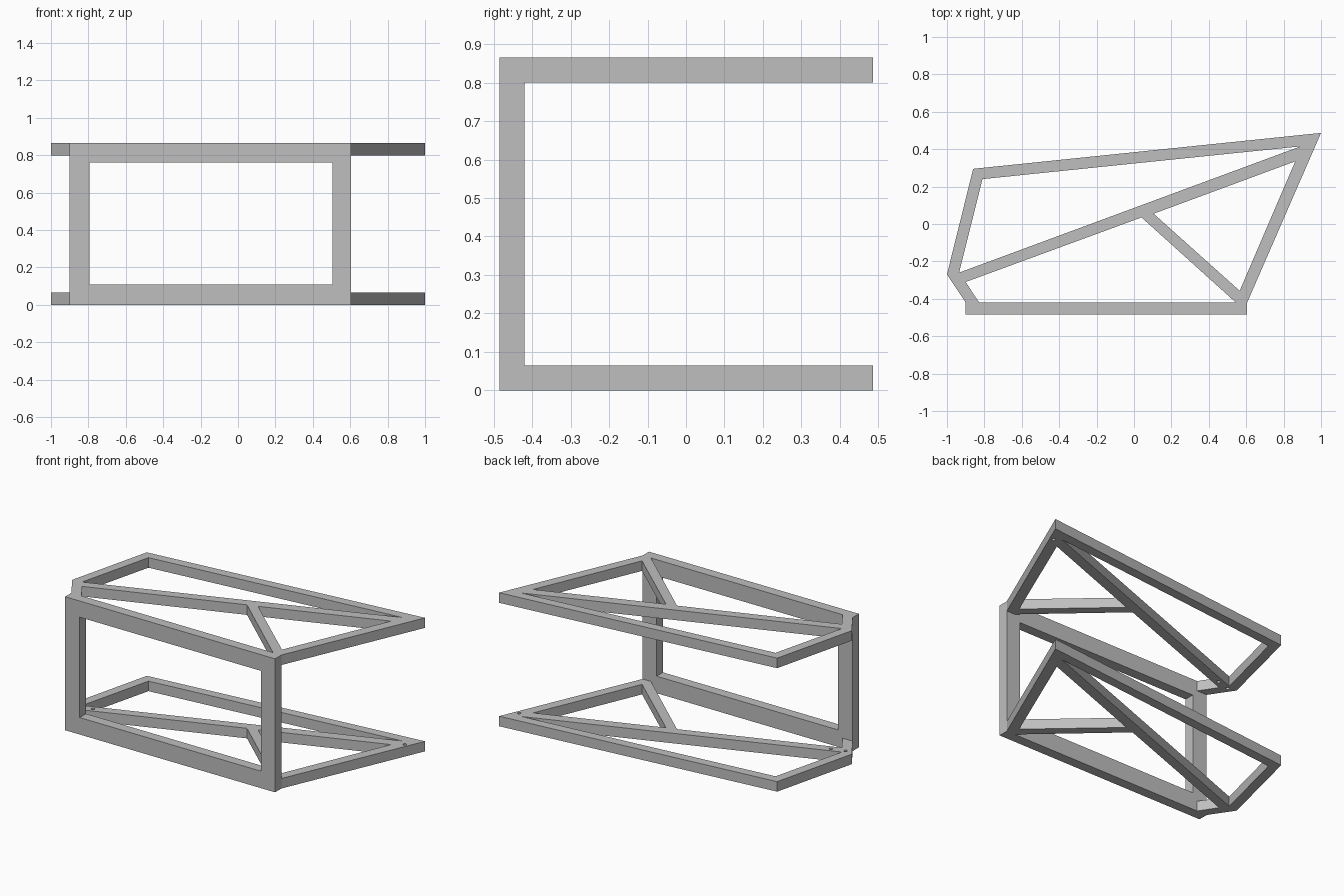
import bpy, bmesh
from mathutils import Matrix

cube = bpy.data.objects.get("Cube")
if cube:
    bpy.data.objects.remove(cube, do_unlink=True)

GREY = (0.52, 0.52, 0.52, 1)
mat = bpy.data.materials.new("plain grey")
mat.use_nodes = True
mat.diffuse_color = GREY
mat.node_tree.nodes["Principled BSDF"].inputs["Base Color"].default_value = GREY

HEIGHT, THICK = 0.865, 0.065
BACK = -0.42          # rear face of the front frame


def finish(name, bm):
    bmesh.ops.recalc_face_normals(bm, faces=bm.faces)
    mesh = bpy.data.meshes.new(name)
    bm.to_mesh(mesh)
    bm.free()
    mesh.materials.append(mat)
    obj = bpy.data.objects.new(name, mesh)
    bpy.context.collection.objects.link(obj)
    return obj


def prism(name, points, z0, z1):
    """Extrude a plan outline from z0 up to z1."""
    bm = bmesh.new()
    face = bm.faces.new([bm.verts.new((x, y, z0)) for x, y in points])
    top = bmesh.ops.extrude_face_region(bm, geom=[face])["geom"]
    verts = [v for v in top if isinstance(v, bmesh.types.BMVert)]
    bmesh.ops.translate(bm, verts=verts, vec=(0, 0, z1 - z0))
    return finish(name, bm)


def box(name, x0, x1, y0, y1, z0, z1):
    return prism(name, [(x0, y0), (x1, y0), (x1, y1), (x0, y1)], z0, z1)


def peg(name, x, y, z, radius, depth):
    bm = bmesh.new()
    bmesh.ops.create_cone(bm, cap_ends=True, segments=16, radius1=radius,
                          radius2=radius, depth=depth,
                          matrix=Matrix.Translation((x, y, z)))
    return finish(name, bm)


def cut(target, cutter):
    """Subtract the cutter and discard it."""
    cutter.hide_render = True
    mod = target.modifiers.new("cut", "BOOLEAN")
    mod.operation, mod.solver, mod.object = "DIFFERENCE", "EXACT", cutter
    with bpy.context.temp_override(object=target, active_object=target):
        bpy.ops.object.modifier_apply(modifier=mod.name)
    bpy.data.objects.remove(cutter, do_unlink=True)


# Upright rectangular frame
frame = box("front_frame", -0.9, 0.605, -0.485, BACK, 0, HEIGHT)
cut(frame, box("frame_opening", -0.795, 0.505, -0.6, -0.3, 0.11, 0.76))

# Truss plates: outer outline, then the openings that leave the bars
OUTLINE = [(-0.9, BACK), (0.605, BACK), (1, 0.487), (-0.86, 0.295), (-1, -0.27)]
OPENINGS = [
    [(-0.935, -0.26), (0.89, 0.415), (-0.81, 0.24)],
    [(0.105, 0.055), (0.565, -0.357), (0.862, 0.335)],
    [(-0.9, -0.31), (-0.828, BACK), (-0.828, -0.46), (0.545, -0.46),
     (0.545, BACK), (0.04, 0.035)],
]
BOLTS = [(0.927, 0.384), (-0.856, -0.262), (-0.944, -0.286)]

for name, z0, inner in (("lower_truss", 0, THICK),
                        ("upper_truss", HEIGHT - THICK, HEIGHT - THICK)):
    truss = prism(name, OUTLINE, z0, z0 + THICK)
    for points in OPENINGS:
        cut(truss, prism("opening", points, z0 - 0.1, z0 + THICK + 0.1))
    # Blind bolt holes on the inward face
    for x, y in BOLTS:
        cut(truss, peg("bolt_hole", x, y, inner, 0.011, 0.08))
